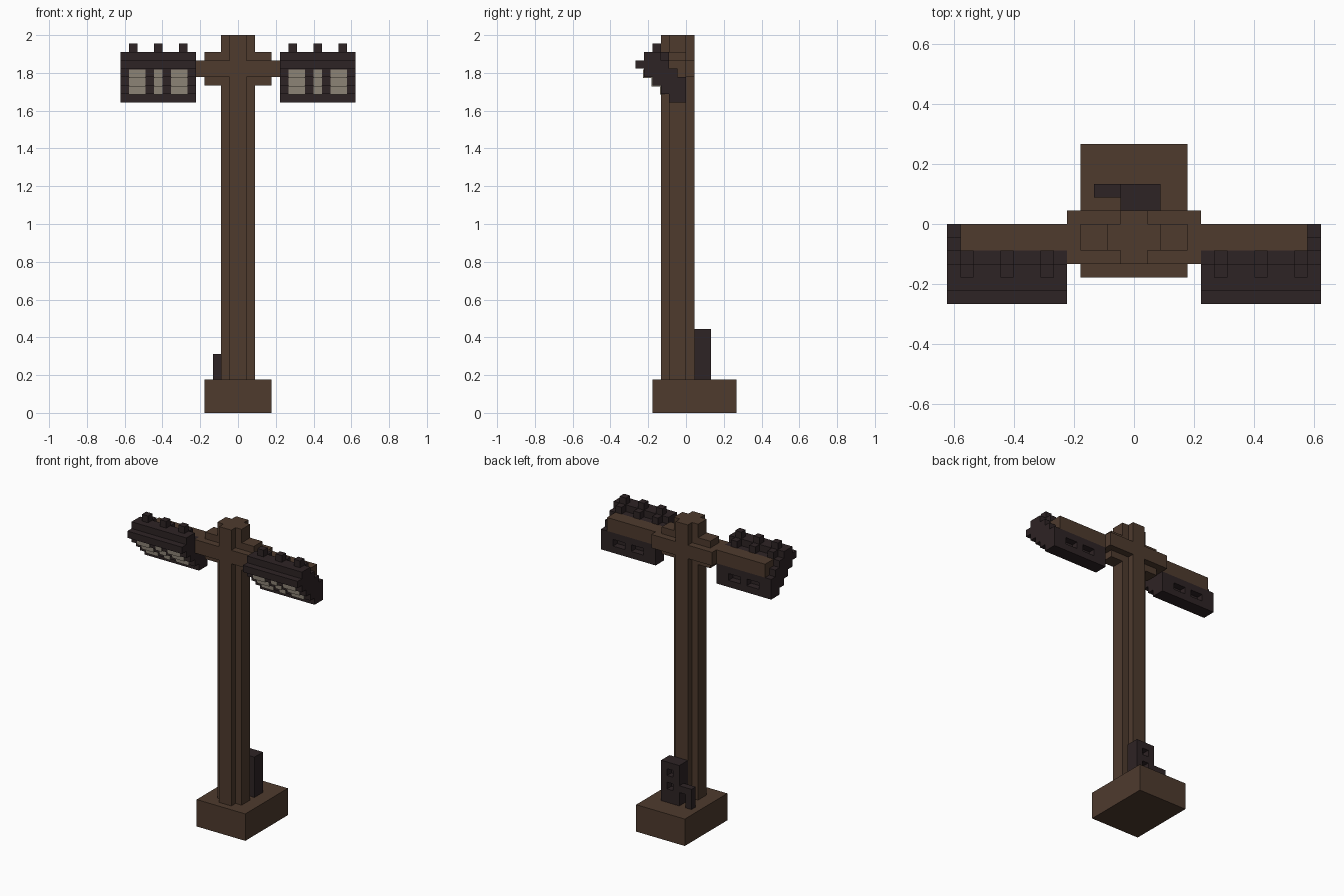
import bpy, bmesh
from mathutils import Vector

if "Cube" in bpy.data.objects:
    bpy.data.objects.remove(bpy.data.objects["Cube"])

V = 2 / 45  # one block of the grid


def material(name, rgb):
    m = bpy.data.materials.new(name)
    m.diffuse_color = (*rgb, 1)
    m.use_nodes = True
    m.node_tree.nodes["Principled BSDF"].inputs["Base Color"].default_value = m.diffuse_color
    return m


BROWN = material("brown_wood", (0.077, 0.043, 0.027))
DARK = material("dark_metal", (0.027, 0.017, 0.018))
GLASS = material("pale_glass", (0.262, 0.228, 0.180))


def add_box(bm, x0, x1, y0, y1, z0, z1):
    r = bmesh.ops.create_cube(bm, size=1)
    for v in r["verts"]:
        v.co = Vector(((x0, x1)[v.co.x > 0], (y0, y1)[v.co.y > 0], (z0, z1)[v.co.z > 0])) * V


def add_extrusion(bm, points, a, b, axis):
    """Extrude a 2D outline: axis 'x' takes (y, z) points, axis 'z' takes (x, y)."""
    place = (lambda p, t: Vector((t, *p)) * V) if axis == "x" else (lambda p, t: Vector((*p, t)) * V)
    face = bm.faces.new([bm.verts.new(place(p, a)) for p in points])
    ext = bmesh.ops.extrude_face_region(bm, geom=[face])
    move = Vector((b - a, 0, 0)) if axis == "x" else Vector((0, 0, b - a))
    bmesh.ops.translate(bm, vec=move * V, verts=[e for e in ext["geom"] if isinstance(e, bmesh.types.BMVert)])


def part(name, mat, boxes=(), outlines=(), mirror=False):
    bm = bmesh.new()
    for b in boxes:
        add_box(bm, *b)
    for o in outlines:
        add_extrusion(bm, *o)
    bmesh.ops.recalc_face_normals(bm, faces=bm.faces)
    me = bpy.data.meshes.new(name)
    bm.to_mesh(me)
    bm.free()
    me.materials.append(mat)
    ob = bpy.data.objects.new(name, me)
    bpy.context.collection.objects.link(ob)
    if mirror:
        ob.modifiers.new("mirror", "MIRROR").use_mirror_merge = False
    return ob


# Foot block and the post with a plus-shaped section
part("base", BROWN, [(-4, 4, -4, 6, 0, 4)])
plus = [(-1, -3), (1, -3), (1, -2), (2, -2), (2, 0), (1, 0), (1, 1), (-1, 1),
        (-1, 0), (-2, 0), (-2, -2), (-1, -2)]
part("post", BROWN, outlines=[(plus, 4, 45, "z")])

# Collar around the post and the cross arm that carries the lamps
part("collar", BROWN, [(-5, 5, -3, 1, 40, 42), (-4, 4, -2, 0, 39, 43)])
part("cross_arm", BROWN, [(-13, 13, -2, 0, 40, 42)])

# Lamp housing: stepped slanting outline, with a slot at the back partly
# filled so that two openings remain
stairs = [(-5, 43), (-5, 42), (-6, 42), (-6, 41), (-5, 41), (-5, 40), (-4, 40), (-4, 39),
          (-3, 39), (-3, 38), (-2, 38), (-2, 37), (0, 37), (0, 38), (-1, 38), (-1, 39),
          (0, 39), (0, 40), (-1, 40), (-1, 41), (-2, 41), (-2, 42), (-3, 42), (-3, 43)]
fill = [(a, b, -1, 0, 38, 39) for a, b in ((5, 7), (9, 10), (12, 14))]
part("lamp_housing", DARK, fill, [(stairs, 5, 14, "x")], mirror=True)

# Stepped fins on the back of each lamp
fins = []
for x in (6, 9, 12):
    fins += [(x, x + 1, -4, -3, 43, 44), (x, x + 1, -3, -2, 42, 43)]
part("lamp_fins", DARK, fins, mirror=True)

# Glass panes laid just proud of the stepped front
d = 0.1
pane = [(-5, 41), (-5, 40), (-4, 40), (-4, 39), (-3, 39), (-3, 38), (-2.4, 38),
        (-2.4, 39.3), (-3.4, 40.3), (-3.4, 41)]
pane = [(y - d, z - d) for y, z in pane]
part("lamp_glass", GLASS,
     outlines=[(pane, a, b, "x") for a, b in ((6, 8), (9, 10), (11, 13))], mirror=True)

# Control box behind the post, with two small openings, and its elbow pipe
box_side = [(1, 4), (3, 4), (3, 6), (2, 6), (2, 7), (3, 7), (3, 8), (2, 8), (2, 9),
            (3, 9), (3, 10), (1, 10)]
cheeks = [(a, a + 1, 2, 3, z, z + 1) for a in (-1, 1) for z in (6, 8)]
part("control_box", DARK, cheeks, [(box_side, -1, 2, "x")])
part("elbow_pipe", DARK, [(-3, -2, 2, 3, 4, 7), (-2, -1, 2, 3, 6, 7)])

# Centre the whole model in y
for ob in bpy.context.collection.objects:
    ob.location.y = 0.0
